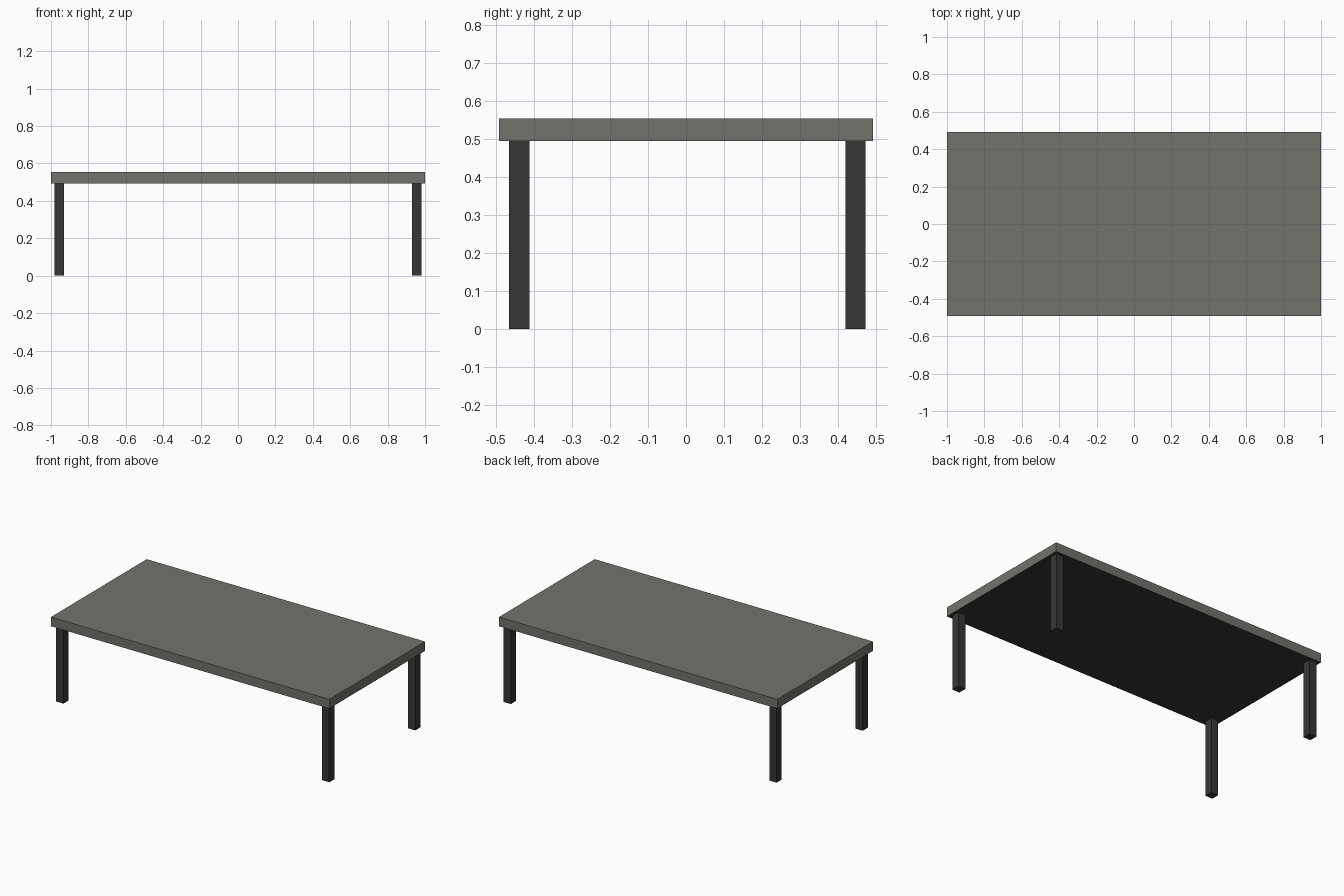
import bpy
import bmesh
from mathutils import Matrix, Vector

if "Cube" in bpy.data.objects:
    bpy.data.objects.remove(bpy.data.objects["Cube"])


def material(name, color):
    m = bpy.data.materials.new(name)
    m.diffuse_color = (*color, 1)
    m.use_nodes = True
    m.node_tree.nodes["Principled BSDF"].inputs["Base Color"].default_value = m.diffuse_color
    return m


top_grey = material("warm grey top", (0.168, 0.172, 0.148))
dark_grey = material("dark grey frame", (0.039, 0.037, 0.036))


def box(name, center, size, mats):
    """Flat-sided box; a second material goes on the underside."""
    bm = bmesh.new()
    bmesh.ops.create_cube(bm, size=1, matrix=Matrix.LocRotScale(Vector(center), None, Vector(size)))
    bm.normal_update()
    for f in bm.faces:
        if len(mats) > 1 and f.normal.z < -0.5:
            f.material_index = 1
    mesh = bpy.data.meshes.new(name)
    bm.to_mesh(mesh)
    bm.free()
    for m in mats:
        mesh.materials.append(m)
    ob = bpy.data.objects.new(name, mesh)
    bpy.context.collection.objects.link(ob)
    return ob


# Table top slab with a dark underside
LEG_H, TOP_Z = 0.494, 0.554
box("table_top", (0, 0, (LEG_H + TOP_Z) / 2), (2, 0.983, TOP_Z - LEG_H), [top_grey, dark_grey])

# Four square legs near the corners
for side, x in (("left", -0.955), ("right", 0.955)):
    for end, y in (("front", -0.438), ("back", 0.445)):
        box(f"{end}_{side}_leg", (x, y, LEG_H / 2), (0.052, 0.053, LEG_H), [dark_grey])
